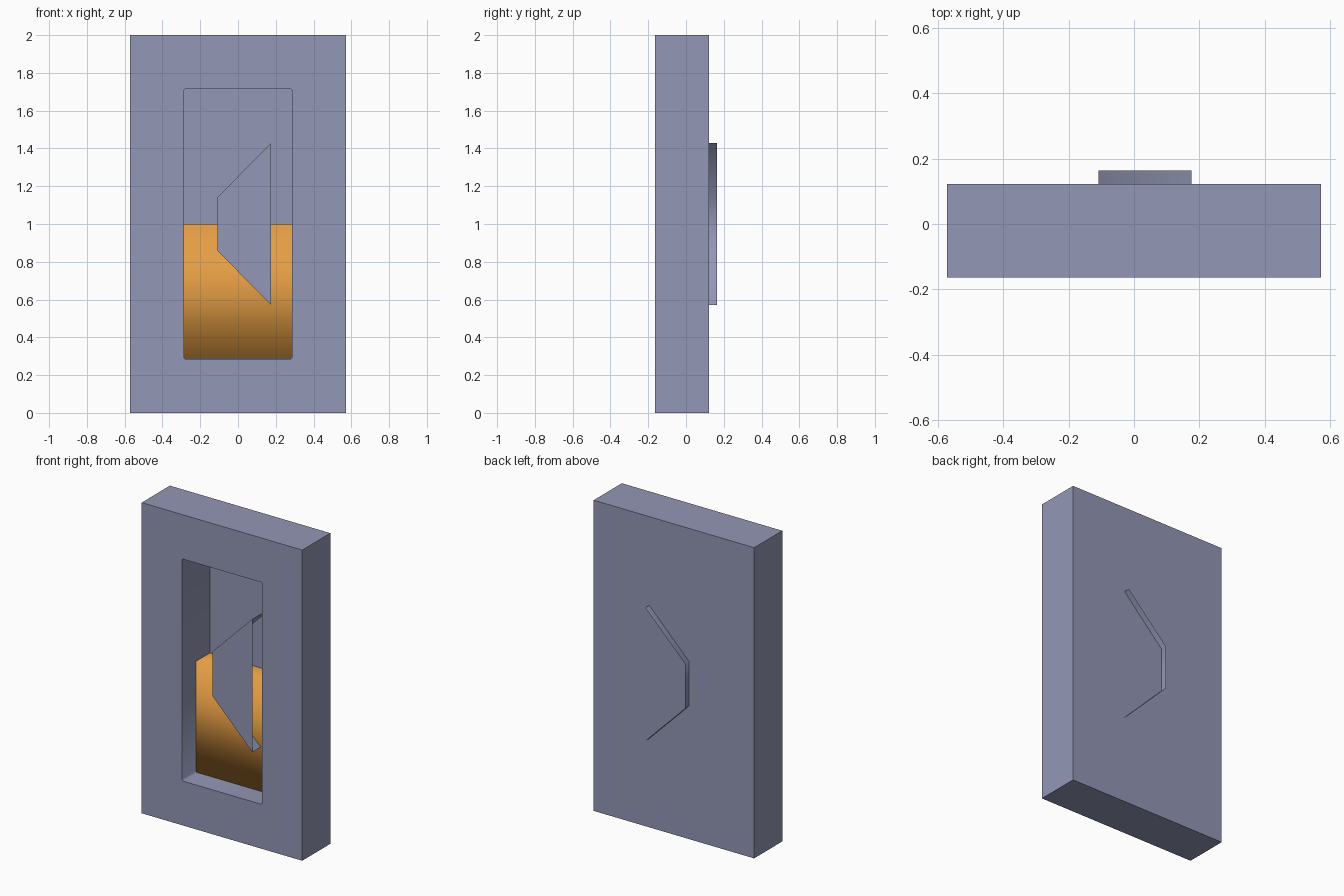
import bpy, bmesh, math

if "Cube" in bpy.data.objects:
    bpy.data.objects.remove(bpy.data.objects["Cube"])

U = 1 / 7                      # design module: body is 8 x 14 x 2 modules
Y0 = -0.163                    # front of the body
Y1 = Y0 + 2 * U                # back of the body
YB = 0.163                     # rear end of the lever


def material(name, rgb):
    m = bpy.data.materials.new(name)
    m.diffuse_color = (*rgb, 1)
    m.use_nodes = True
    m.node_tree.nodes["Principled BSDF"].inputs["Base Color"].default_value = m.diffuse_color
    return m


GREY = material("blue grey", (0.29, 0.31, 0.46))
ORANGE = material("orange", (0.78, 0.34, 0.058))


def finish(name, bm, mat, angle):
    bmesh.ops.recalc_face_normals(bm, faces=bm.faces)
    me = bpy.data.meshes.new(name)
    bm.to_mesh(me)
    bm.free()
    me.materials.append(mat)
    ob = bpy.data.objects.new(name, me)
    bpy.context.collection.objects.link(ob)
    bpy.ops.object.select_all(action='DESELECT')
    ob.select_set(True)
    bpy.context.view_layer.objects.active = ob
    bpy.ops.object.shade_smooth_by_angle(angle=math.radians(angle))
    return ob


def ring(bm, pts, y):
    return [bm.verts.new((x, y, z)) for x, z in pts]


def walls(bm, a, b, closed=True):
    n = len(a)
    for i in range(n if closed else n - 1):
        j = (i + 1) % n
        bm.faces.new((a[i], a[j], b[j], b[i]))


# Body: box with a window whose corners are slightly cut, closed by a thin back
bm = bmesh.new()
outer = [(-4 * U, 0), (4 * U, 0), (4 * U, 2), (-4 * U, 2)]
w, lo, hi, c = 2 * U, 2 * U, 12 * U, 0.007
window = [(-w + c, lo), (w - c, lo), (w, lo + c), (w, hi - c),
          (w - c, hi), (-w + c, hi), (-w, hi - c), (-w, lo + c)]
of, ob_ = ring(bm, outer, Y0), ring(bm, outer, Y1)
wf, wb = ring(bm, window, Y0), ring(bm, window, Y1)
walls(bm, of, ob_)
walls(bm, wf, wb)
bm.faces.new(ob_)
edges = [bm.edges.get((r[i], r[(i + 1) % len(r)])) for r in (of, wf) for i in range(len(r))]
bmesh.ops.triangle_fill(bm, use_beauty=True, edges=edges, normal=(0, -1, 0))
finish("switch_body", bm, GREY, 50)

# Orange block in the lower half of the window: bottom, front and top, softly shaded
bm = bmesh.new()
e = 0.001
section = [(Y1 - e, lo + e), (Y0 + U, lo + e), (Y0 + U, 1.0), (Y1 - e, 1.0)]
left, right = [[bm.verts.new((x, y, z)) for y, z in section] for x in (-w + e, w - e)]
walls(bm, left, right, closed=False)
finish("orange_block", bm, ORANGE, 100)

# Lever: hollow trapezoid shell, open on the right and at the rear
bm = bmesh.new()
trapezoid = [(0.176, 10 * U), (-0.108, 8 * U), (-0.108, 6 * U), (0.176, 4 * U)]
front, rear = ring(bm, trapezoid, Y0 + 0.4 * U), ring(bm, trapezoid, YB)
bm.faces.new(front)
walls(bm, front, rear, closed=False)
finish("lever", bm, GREY, 50)
